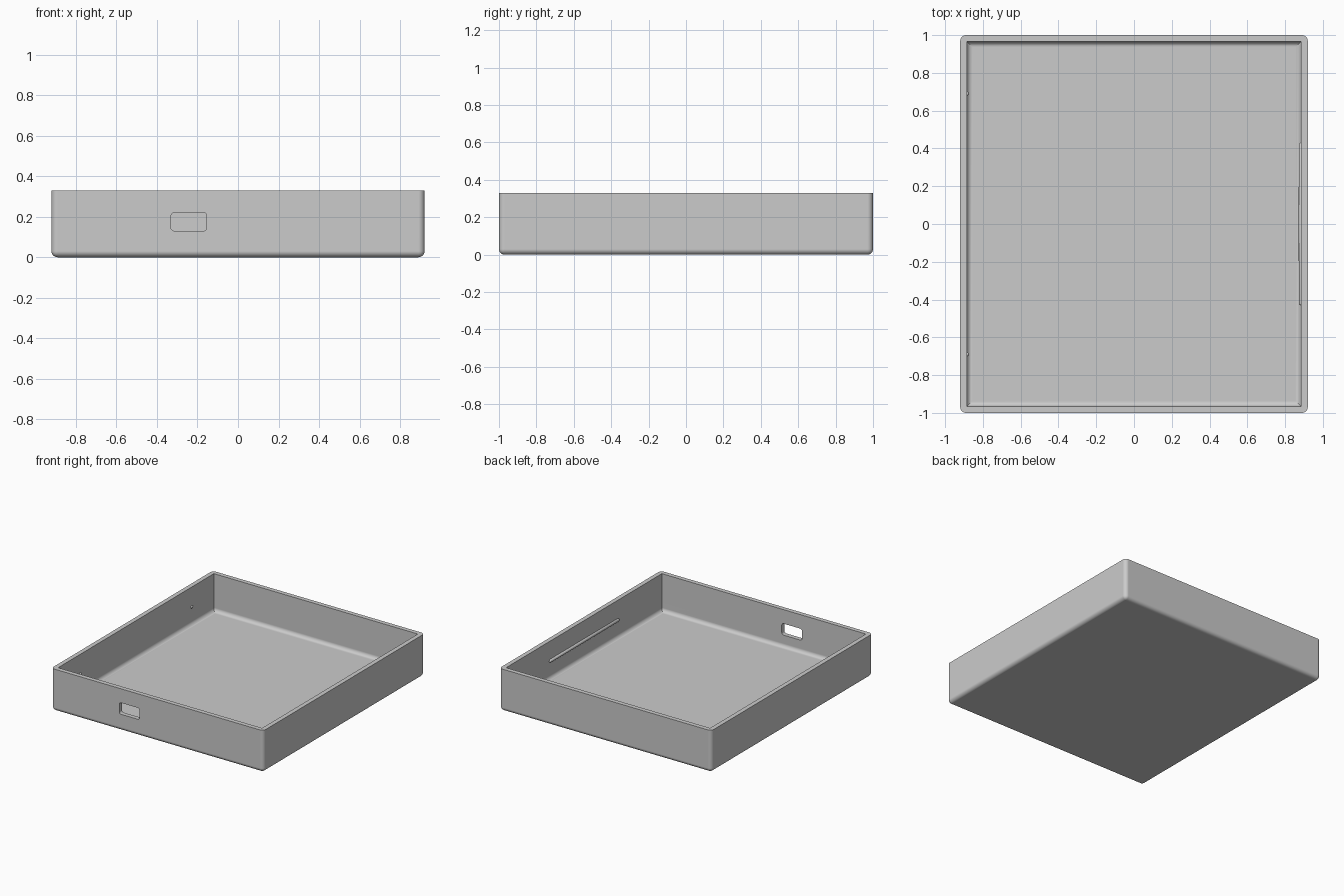
import bpy, bmesh, math
from mathutils import Matrix, Vector

if "Cube" in bpy.data.objects:
    bpy.data.objects.remove(bpy.data.objects["Cube"], do_unlink=True)

WIDTH, DEPTH, HEIGHT = 1.84, 2.0, 0.33
WALL, ROUND = 0.035, 0.03
FEATURE_Z = 0.175

grey = bpy.data.materials.new("light_grey")
grey.use_nodes = True
grey.diffuse_color = (0.6, 0.6, 0.6, 1)
grey.node_tree.nodes["Principled BSDF"].inputs["Base Color"].default_value = (0.6, 0.6, 0.6, 1)


def make_object(name, bm):
    bmesh.ops.recalc_face_normals(bm, faces=bm.faces)
    mesh = bpy.data.meshes.new(name)
    bm.to_mesh(mesh)
    bm.free()
    mesh.materials.append(grey)
    obj = bpy.data.objects.new(name, mesh)
    bpy.context.collection.objects.link(obj)
    return obj


def select_only(obj):
    bpy.ops.object.select_all(action='DESELECT')
    obj.select_set(True)
    bpy.context.view_layer.objects.active = obj


def rounded_box(name, low, high, radius, choose):
    """Box between two corners, with the edges picked by choose(a, b) rounded."""
    low, high = Vector(low), Vector(high)
    bm = bmesh.new()
    bmesh.ops.create_cube(bm, size=1)
    bmesh.ops.scale(bm, vec=high - low, verts=bm.verts)
    bmesh.ops.translate(bm, vec=(low + high) / 2, verts=bm.verts)
    edges = [e for e in bm.edges if choose(e.verts[0].co, e.verts[1].co)]
    bmesh.ops.bevel(bm, geom=edges, offset=radius, offset_type='OFFSET',
                    segments=6, profile=0.5, affect='EDGES')
    return make_object(name, bm)


def capsule(name, centre, radius, half_length=0):
    """Round-ended bar along y; a plain ball when half_length is zero."""
    bm = bmesh.new()
    bmesh.ops.create_uvsphere(bm, u_segments=20, v_segments=12, radius=radius,
                              matrix=Matrix.Rotation(math.pi / 2, 4, 'X'))
    for v in bm.verts:
        if abs(v.co.y) > 1e-5:
            v.co.y += math.copysign(half_length, v.co.y)
    bmesh.ops.translate(bm, vec=centre, verts=bm.verts)
    obj = make_object(name, bm)
    select_only(obj)
    bpy.ops.object.shade_smooth_by_angle(angle=math.radians(40))


# Tray body: rounded upright and bottom edges, flat rim
hx, hy = WIDTH / 2, DEPTH / 2
ix, iy = hx - WALL, hy - WALL
tray = rounded_box("tray", (-hx, -hy, 0), (hx, hy, HEIGHT), ROUND,
                   lambda a, b: min(a.z, b.z) < 0.01)

# Cavity with a filleted floor, and the port opening in the front wall
cavity = rounded_box("cavity_cutter", (-ix, -iy, WALL), (ix, iy, HEIGHT + 0.2), ROUND,
                     lambda a, b: max(a.z, b.z) < WALL + 0.01)
port = rounded_box("port_cutter", (-0.33, -hy - 0.1, 0.13), (-0.155, -hy + 0.1, 0.22), 0.015,
                   lambda a, b: abs(a.y - b.y) > 0.1)

select_only(tray)
for cutter in (cavity, port):
    cutter.hide_render = True
    cut = tray.modifiers.new("cut", 'BOOLEAN')
    cut.operation, cut.solver, cut.object = 'DIFFERENCE', 'EXACT', cutter
    bpy.ops.object.modifier_apply(modifier=cut.name)
    bpy.data.objects.remove(cutter, do_unlink=True)

# Smooth fillets while the large faces stay flat
bpy.ops.object.shade_smooth_by_angle(angle=math.radians(30))
weighted = tray.modifiers.new("flat_faces", 'WEIGHTED_NORMAL')
weighted.keep_sharp = True

# Snap features inside: a long ridge on one wall, two bumps on the other
capsule("snap_ridge", (ix, 0, FEATURE_Z), 0.013, 0.418)
for side, y in (("front", -0.69), ("back", 0.69)):
    capsule(side + "_snap_bump", (-ix, y, FEATURE_Z), 0.011)
